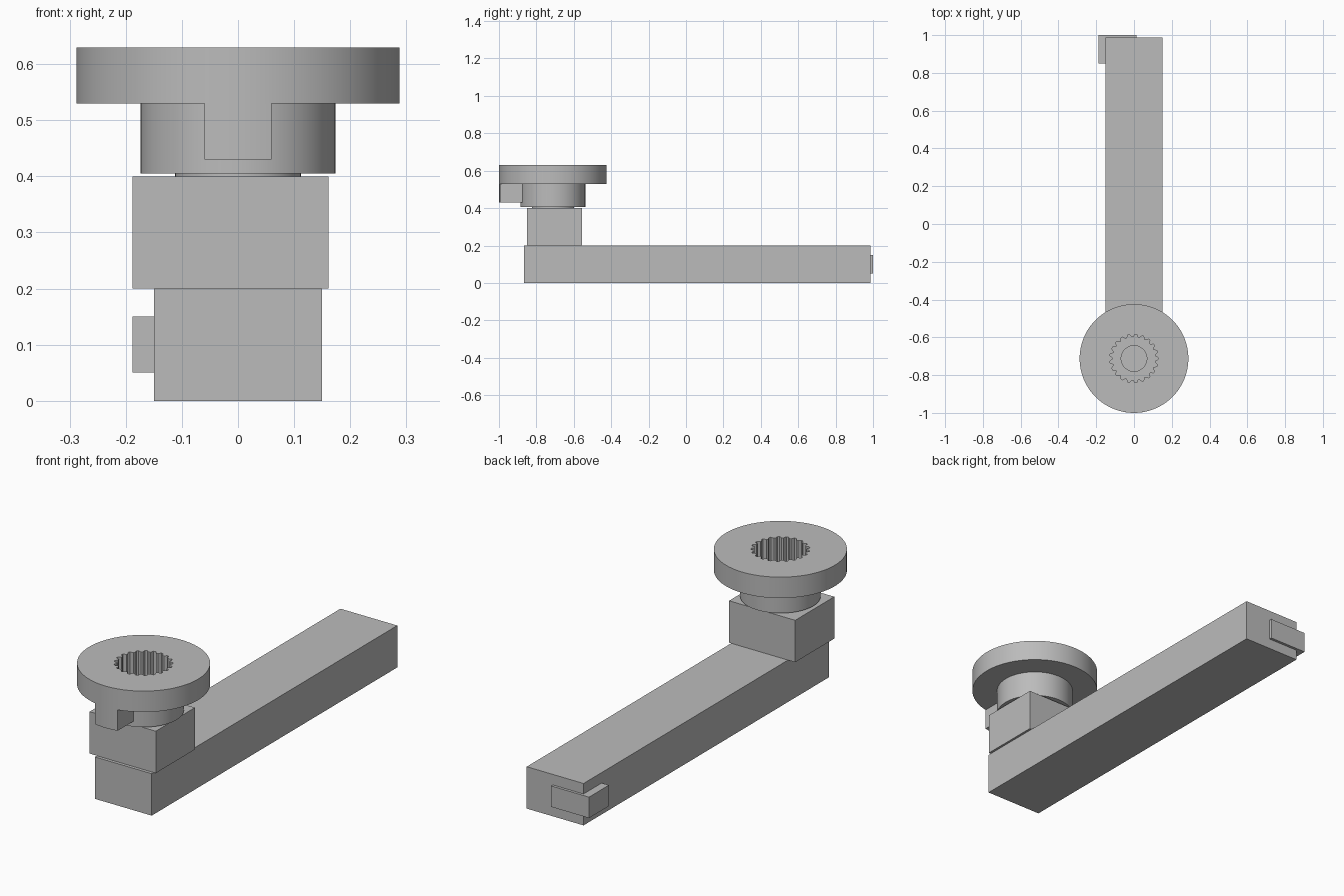
import bpy
import bmesh
from math import sin, cos, pi, sqrt, radians

cube = bpy.data.objects.get("Cube")
if cube:
    bpy.data.objects.remove(cube, do_unlink=True)

grey = bpy.data.materials.new("plain grey")
grey.use_nodes = True
colour = (0.5, 0.5, 0.5, 1)
grey.diffuse_color = colour
grey.node_tree.nodes["Principled BSDF"].inputs["Base Color"].default_value = colour

TEETH = 21
SEGMENTS = TEETH * 4
AXIS_Y = -0.712
RIM = 0.288


def finish(name, bm, smooth=False):
    bmesh.ops.recalc_face_normals(bm, faces=bm.faces)
    mesh = bpy.data.meshes.new(name)
    bm.to_mesh(mesh)
    bm.free()
    mesh.materials.append(grey)
    obj = bpy.data.objects.new(name, mesh)
    bpy.context.collection.objects.link(obj)
    if smooth:
        bpy.ops.object.select_all(action="DESELECT")
        obj.select_set(True)
        bpy.context.view_layer.objects.active = obj
        bpy.ops.object.shade_smooth_by_angle(angle=radians(25))


def box(name, low, high):
    bm = bmesh.new()
    bmesh.ops.create_cube(bm, size=1)
    for v in bm.verts:
        v.co = [a + (b - a) * (c + 0.5) for a, b, c in zip(low, high, v.co)]
    finish(name, bm)


def ring(bm, inner, outer, z):
    """Ring of points; differing radii give square teeth."""
    verts = []
    for i in range(SEGMENTS):
        r = outer if i % 4 < 2 else inner
        a = 2 * pi * (i - 0.5) / SEGMENTS
        verts.append(bm.verts.new((r * cos(a), AXIS_Y + r * sin(a), z)))
    return verts


# Arm, mounting block and end clip
box("arm", (-0.15, -0.865, 0), (0.15, 0.987, 0.2))
box("mounting_block", (-0.188, -0.85, 0.2), (0.161, -0.555, 0.4))
box("end_clip", (-0.188, 0.85, 0.05), (0.012, 1, 0.15))

# Flanged hub: neck, barrel, flange, toothed socket and screw hole
profile = [(0.112, 0.112, 0.4), (0.112, 0.112, 0.405),
           (0.174, 0.174, 0.405), (0.174, 0.174, 0.53),
           (RIM, RIM, 0.53), (RIM, RIM, 0.63),
           (0.114, 0.128, 0.63), (0.114, 0.128, 0.45),
           (0.068, 0.068, 0.45), (0.068, 0.068, 0.4)]
bm = bmesh.new()
rings = [ring(bm, *p) for p in profile]
for a, b in zip(rings, rings[1:] + rings[:1]):
    for i in range(SEGMENTS):
        j = (i + 1) % SEGMENTS
        bm.faces.new((a[i], a[j], b[j], b[i]))
finish("flanged_hub", bm, smooth=True)

# Tab hanging from the flange, its front following the rim
bm = bmesh.new()
half, steps = 0.06, 8
xs = [half * (2 * i / steps - 1) for i in range(steps + 1)]
outline = [(x, AXIS_Y - sqrt(RIM ** 2 - x ** 2)) for x in xs]
outline += [(half, -0.86), (-half, -0.86)]
base = bm.faces.new([bm.verts.new((x, y, 0.43)) for x, y in outline])
top = bmesh.ops.extrude_face_region(bm, geom=[base])["geom"]
for v in top:
    if isinstance(v, bmesh.types.BMVert):
        v.co.z = 0.53
finish("index_tab", bm, smooth=True)
